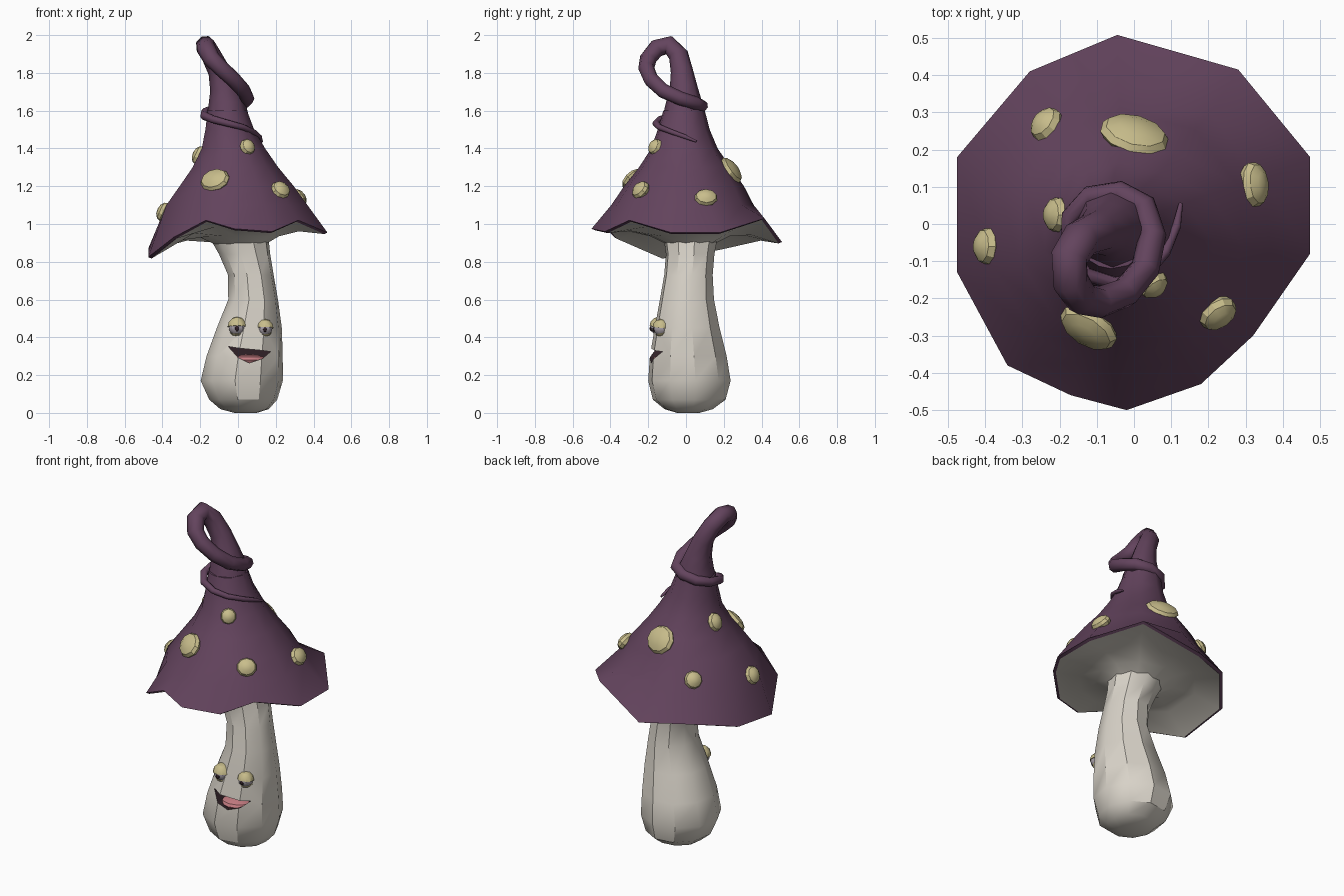
import bpy, bmesh
from math import sin, cos, pi, atan2, radians
from mathutils import Vector, Matrix

if "Cube" in bpy.data.objects:
    bpy.data.objects.remove(bpy.data.objects["Cube"])


def material(name, rgb):
    m = bpy.data.materials.new(name)
    m.diffuse_color = (*rgb, 1)
    m.use_nodes = True
    m.node_tree.nodes["Principled BSDF"].inputs["Base Color"].default_value = m.diffuse_color
    return m


PURPLE = material("purple", (.125, .057, .11))
CREAM = material("cream", (.69, .65, .58))
YELLOW = material("yellow", (.58, .51, .26))
EYE = material("eye_grey", (.42, .38, .42))
DARK = material("dark", (.03, .015, .02))
PINK = material("pink", (.55, .2, .22))


def finish(name, bm, mat, angle=40):
    bmesh.ops.recalc_face_normals(bm, faces=bm.faces)
    me = bpy.data.meshes.new(name)
    bm.to_mesh(me)
    bm.free()
    ob = bpy.data.objects.new(name, me)
    bpy.context.collection.objects.link(ob)
    me.materials.append(mat)
    bpy.ops.object.select_all(action='DESELECT')
    ob.select_set(True)
    bpy.context.view_layer.objects.active = ob
    if angle:
        bpy.ops.object.shade_smooth_by_angle(angle=radians(angle))
    return ob


def loft(name, rings, mat, cap_start=True, cap_end=True, angle=40):
    bm = bmesh.new()
    vs = [[bm.verts.new(p) for p in r] for r in rings]
    n = len(vs[0])
    for a, b in zip(vs, vs[1:]):
        for i in range(n):
            j = (i + 1) % n
            bm.faces.new((a[i], a[j], b[j], b[i]))
    if cap_start:
        bm.faces.new(vs[0])
    if cap_end:
        bm.faces.new(vs[-1])
    return finish(name, bm, mat, angle)


def ellipse(angles, z, cx, cy, rx, ry):
    return [Vector((cx + rx * cos(a), cy + ry * sin(a), z)) for a in angles]


def ball(name, mat, mtx, keep=None, seg=10, rings=6, angle=30):
    """Ellipsoid; keep=(point, normal) removes the part behind a plane."""
    bm = bmesh.new()
    bmesh.ops.create_uvsphere(bm, u_segments=seg, v_segments=rings, radius=1)
    if keep:
        bmesh.ops.bisect_plane(bm, geom=bm.verts[:] + bm.edges[:] + bm.faces[:],
                               plane_co=keep[0], plane_no=keep[1], clear_inner=True)
        bmesh.ops.holes_fill(bm, edges=[e for e in bm.edges if e.is_boundary])
    bm.transform(mtx)
    return finish(name, bm, mat, angle)


def place(loc, size):
    return Matrix.Translation(loc) @ Matrix.Diagonal((*size, 1))


# Stem: ten-sided, leaning (z, cx, cy, rx, ry)
ten = [2 * pi * i / 10 + .15 for i in range(10)]
stem = loft("stem", [ellipse(ten, *r) for r in [
    (0, .04, .012, .06, .06), (.02, .035, .014, .13, .13), (.07, .028, .017, .182, .195),
    (.17, .02, .018, .22, .221), (.3, .035, .012, .204, .206), (.45, .06, .006, .174, .174),
    (.6, .08, .005, .133, .145), (.73, .068, .013, .122, .13), (.84, .035, .022, .137, .13),
    (.96, -.005, .025, .165, .15)]], CREAM, angle=35)

# Mouth: lens-shaped recess with dark lining
outline = [(-.052, .352), (.0, .343), (.06, .337), (.115, .332), (.172, .324),
           (.13, .288), (.06, .264), (.0, .293)]
cutter = loft("mouth_cutter", [[Vector((x, y, z)) for x, z in outline] for y in (-.35, -.08)],
              DARK, angle=0)
cutter.hide_render = True
stem.data.materials.append(DARK)
for p in cutter.data.polygons:
    p.material_index = 1
cutter.data.materials.append(DARK)
mod = stem.modifiers.new("mouth", 'BOOLEAN')
mod.operation = 'DIFFERENCE'
mod.solver = 'EXACT'
mod.object = cutter
bpy.context.view_layer.objects.active = stem
bpy.ops.object.modifier_apply(modifier=mod.name)
bpy.data.objects.remove(cutter)
ball("tongue", PINK, place((.06, -.11, .28), (.095, .068, .03)))

# Eyes: ball, pupil and half-closed lids
for side, x, y, z, r in (("left", -.005, -.142, .456, .047), ("right", .143, -.132, .45, .042)):
    c = Vector((x, y, z))
    ball(side + "_eyeball", EYE, place(c, (r,) * 3))
    ball(side + "_pupil", DARK, place(c + Vector((0, -r * .88, -r * .2)), (r * .25, r * .2, r * .33)))
    ball(side + "_upper_lid", YELLOW, place(c, (r * 1.12,) * 3), ((0, 0, 0), (0, .12, 1)))
    ball(side + "_lower_lid", YELLOW, place(c, (r * 1.1,) * 3), ((0, 0, -.6), (0, .2, -1)))

# Wavy rim of the cap
rim = [Vector(p) for p in [
    (.473, -.08, .955), (.473, .18, .955), (.28, .415, 1.03), (-.045, .508, .905),
    (-.28, .41, .92), (-.475, .18, .87), (-.475, -.13, .825), (-.34, -.38, .93),
    (-.17, -.46, 1.02), (-.02, -.5, .975), (.18, -.43, .96), (.32, -.30, 1.02)]]
ang = [atan2(p.y, p.x) for p in rim]
lip = [Vector((p.x * .965, p.y * .965, p.z - .008)) for p in rim]

# Cap: cone rising from the rim
cap = loft("cap", [lip, rim] + [ellipse(ang, *r) for r in [
    (1.1, -.01, -.018, .383, .378), (1.2, -.01, -.01, .31, .318), (1.3, -.016, -.006, .232, .243),
    (1.4, -.026, -.008, .172, .176), (1.5, -.045, -.012, .132, .138),
    (1.6, -.058, -.01, .107, .11)]], PURPLE, cap_start=False)

# Gills: pale underside running in to the stem
mid = [Vector((p.x * .68, p.y * .68, .62 * .965 + .38 * p.z)) for p in rim]
loft("gills", [lip, mid, ellipse(ang, .935, 0, .02, .22, .21), ellipse(ang, .895, .008, .022, .142, .128)],
     CREAM, cap_start=False, cap_end=False)

# Curled tip: tapering tube looping over and winding round the cone (x, y, z, r)
path = [(-.056, -.011, 1.57, .112), (-.06, -.01, 1.64, .097), (-.075, -.012, 1.72, .074),
        (-.1, -.022, 1.81, .059), (-.143, -.04, 1.895, .053), (-.174, -.09, 1.947, .052),
        (-.17, -.155, 1.93, .05), (-.14, -.2, 1.875, .046), (-.09, -.21, 1.825, .043),
        (-.025, -.185, 1.765, .041), (.03, -.12, 1.705, .039), (.05, -.03, 1.665, .037),
        (.025, .05, 1.64, .035), (-.04, .085, 1.625, .032), (-.12, .075, 1.607, .028),
        (-.172, .02, 1.59, .025), (-.178, -.065, 1.572, .022), (-.13, -.135, 1.553, .02),
        (-.05, -.16, 1.532, .018), (.028, -.14, 1.512, .016), (.085, -.075, 1.487, .014),
        (.115, -.005, 1.462, .012), (.126, .055, 1.437, .006)]
pts = [Vector(p[:3]) for p in path]
rings, u = [], Vector((1, 0, 0))
for i, p in enumerate(pts):
    t = (pts[min(i + 1, len(pts) - 1)] - pts[max(i - 1, 0)]).normalized()
    u = (u - t * u.dot(t)).normalized()
    w = t.cross(u)
    rings.append([p + path[i][3] * (u * cos(k * pi / 4) + w * sin(k * pi / 4)) for k in range(8)])
loft("curled_tip", rings, PURPLE, angle=65)

# Spots: flattened balls lying on the cap (x, y, z, half width, half height)
for i, (x, y, z, a, b) in enumerate([
        (-.12, -.275, 1.23, .085, .07), (.035, -.14, 1.395, .043, .045), (.225, -.24, 1.18, .055, .052),
        (.36, .11, 1.165, .062, .05), (.005, .255, 1.295, .095, .08), (-.245, .275, 1.125, .05, .05),
        (-.385, -.06, 1.06, .05, .052), (-.21, .025, 1.365, .048, .052)]):
    _, loc, nrm, _ = cap.closest_point_on_mesh((x, y, z))
    if nrm.dot(Vector((x, y, .2))) < 0:
        nrm = -nrm
    side = Vector((0, 0, 1)).cross(nrm).normalized()
    rot = Matrix((side, nrm.cross(side), nrm)).transposed().to_4x4()
    ball(f"spot_{i + 1}", YELLOW, Matrix.Translation(loc) @ rot @ Matrix.Diagonal((a, b, .036, 1)))
